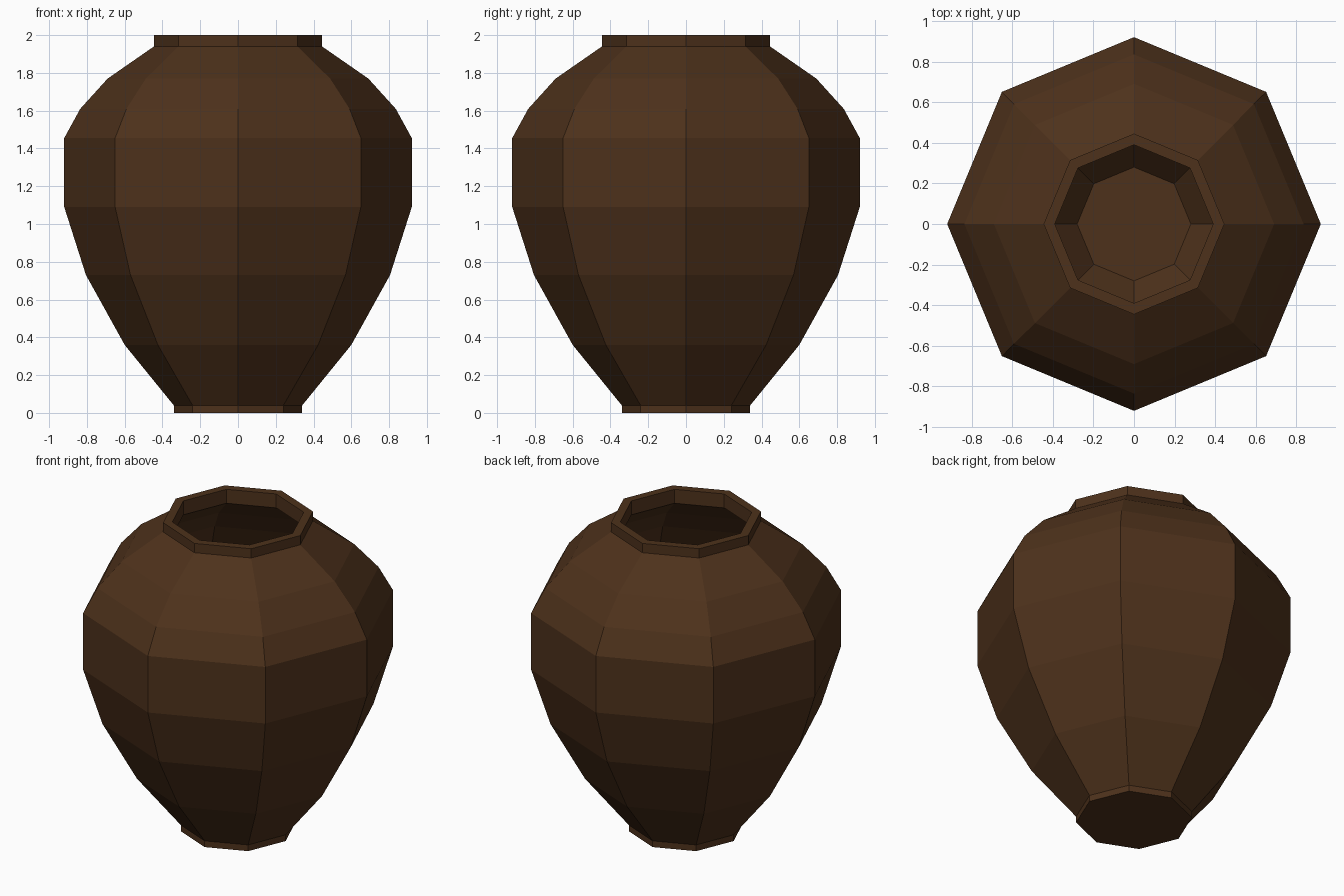
import bpy, bmesh, math

if "Cube" in bpy.data.objects:
    bpy.data.objects.remove(bpy.data.objects["Cube"])

SIDES = 8

# Foot, belly, shoulder and rim, then the hollow inside down to the floor
profile = [
    (0.34, 0.0), (0.34, 0.04), (0.60, 0.36), (0.805, 0.73), (0.92, 1.09),
    (0.92, 1.455), (0.835, 1.61), (0.69, 1.77), (0.445, 1.94), (0.445, 2.0),
    (0.39, 2.0), (0.39, 1.91), (0.65, 1.73), (0.785, 1.58), (0.865, 1.44),
    (0.865, 1.10), (0.755, 0.75), (0.55, 0.39), (0.28, 0.06),
]


def ring(bm, r, z):
    return [bm.verts.new((r * math.cos(i * math.tau / SIDES),
                          r * math.sin(i * math.tau / SIDES), z))
            for i in range(SIDES)]


# Octagonal turned pot
bm = bmesh.new()
rings = [ring(bm, r, z) for r, z in profile]
for a, b in zip(rings, rings[1:]):
    for i in range(SIDES):
        j = (i + 1) % SIDES
        bm.faces.new((a[i], a[j], b[j], b[i]))
bm.faces.new(rings[0][::-1])   # underside
bm.faces.new(rings[-1])        # inner floor

mesh = bpy.data.meshes.new("pot")
bm.to_mesh(mesh)
bm.free()
pot = bpy.data.objects.new("pot", mesh)
bpy.context.collection.objects.link(pot)

# Dark brown clay
clay = bpy.data.materials.new("brown_clay")
clay.diffuse_color = (0.075, 0.031, 0.011, 1)
clay.use_nodes = True
clay.node_tree.nodes["Principled BSDF"].inputs["Base Color"].default_value = clay.diffuse_color
mesh.materials.append(clay)
